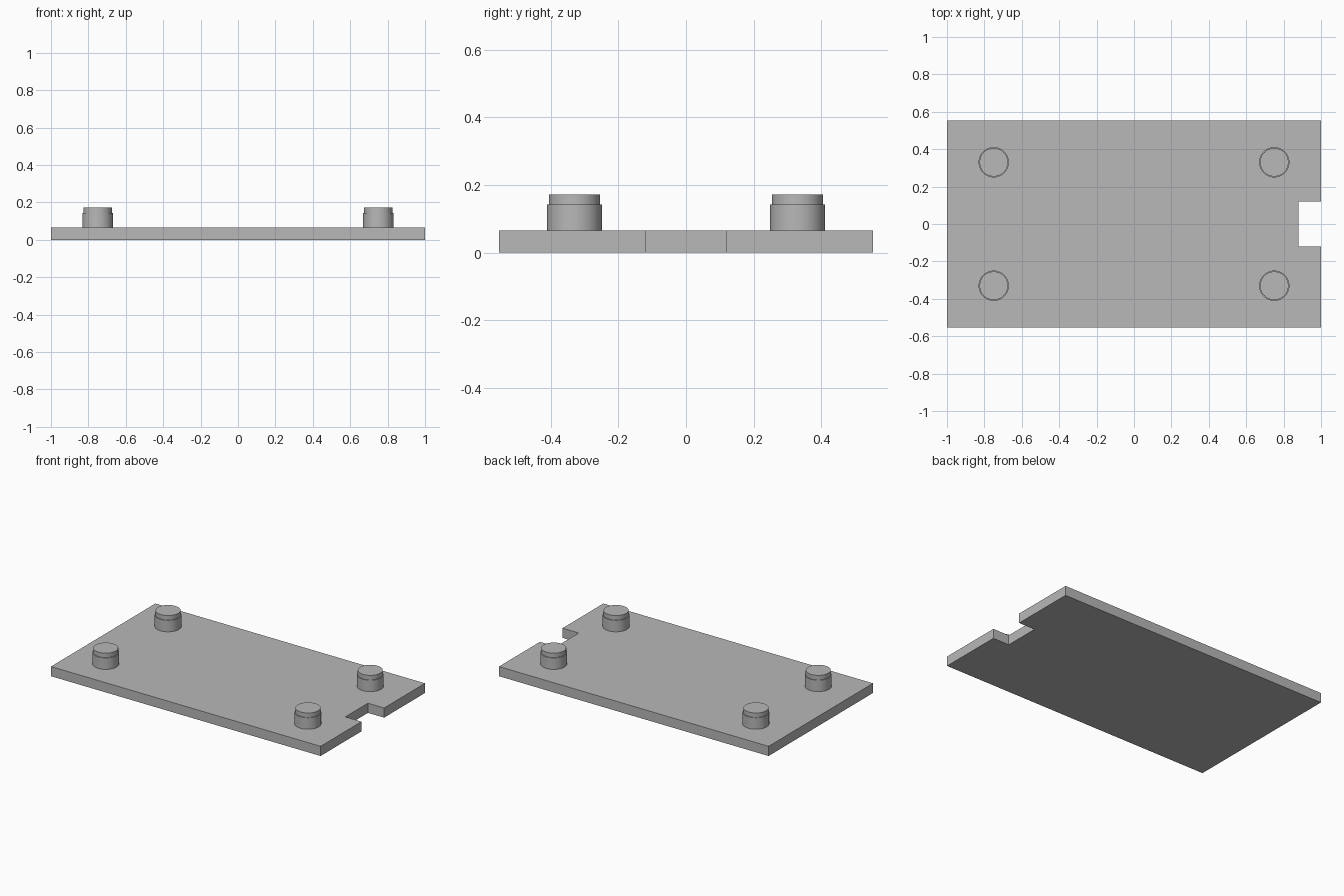
import bpy
import bmesh
import math

cube = bpy.data.objects.get("Cube")
if cube:
    bpy.data.objects.remove(cube, do_unlink=True)

grey = bpy.data.materials.new("plain grey")
grey.use_nodes = True
colour = (0.48, 0.48, 0.48, 1)
grey.diffuse_color = colour
grey.node_tree.nodes["Principled BSDF"].inputs["Base Color"].default_value = colour

HALF_X, HALF_Y, THICK = 1.0, 0.553, 0.065
NOTCH_X, NOTCH_Y = 0.88, 0.12


def add_object(name, bm):
    bmesh.ops.recalc_face_normals(bm, faces=bm.faces[:])
    mesh = bpy.data.meshes.new(name)
    bm.to_mesh(mesh)
    bm.free()
    mesh.materials.append(grey)
    obj = bpy.data.objects.new(name, mesh)
    bpy.context.collection.objects.link(obj)
    return obj


# Base plate: notched outline extruded upwards
outline = [(-HALF_X, -HALF_Y), (HALF_X, -HALF_Y), (HALF_X, -NOTCH_Y),
           (NOTCH_X, -NOTCH_Y), (NOTCH_X, NOTCH_Y), (HALF_X, NOTCH_Y),
           (HALF_X, HALF_Y), (-HALF_X, HALF_Y)]
bm = bmesh.new()
bottom = bm.faces.new([bm.verts.new((x, y, 0)) for x, y in outline])
top = bmesh.ops.extrude_face_region(bm, geom=[bottom], use_keep_orig=True)["geom"]
bmesh.ops.translate(bm, vec=(0, 0, THICK),
                    verts=[v for v in top if isinstance(v, bmesh.types.BMVert)])
add_object("base_plate", bm)


# Stepped round peg: a turned profile of (radius, height)
def add_peg(name, x, y):
    profile = [(0, THICK), (0.081, THICK), (0.081, 0.142),
               (0.076, 0.142), (0.076, 0.172), (0, 0.172)]
    bm = bmesh.new()
    points = [bm.verts.new((r, 0, z)) for r, z in profile]
    edges = [bm.edges.new(pair) for pair in zip(points, points[1:])]
    bmesh.ops.spin(bm, geom=points + edges, cent=(0, 0, 0), axis=(0, 0, 1),
                   angle=math.tau, steps=48, use_merge=True)
    bmesh.ops.remove_doubles(bm, verts=bm.verts[:], dist=0.0001)
    peg = add_object(name, bm)
    peg.location = (x, y, 0)
    bpy.ops.object.select_all(action="DESELECT")
    peg.select_set(True)
    bpy.context.view_layer.objects.active = peg
    bpy.ops.object.shade_smooth_by_angle(angle=math.radians(30))


for side, x in (("left", 0.75), ("right", -0.75)):
    for end, y in (("front", -0.33), ("back", 0.33)):
        add_peg(f"{end}_{side}_peg", x, y)
